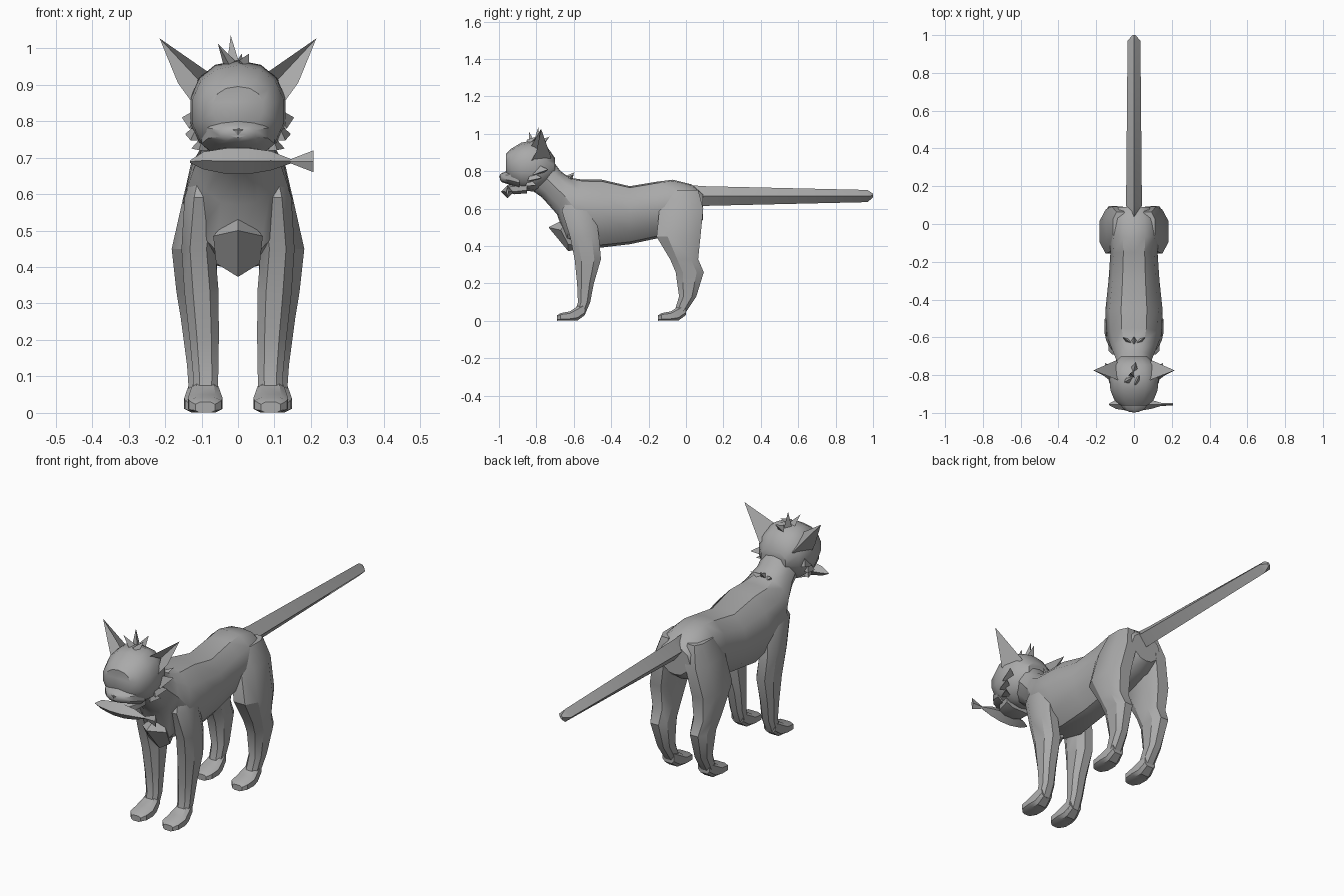
import bpy, bmesh, math
from mathutils import Vector

if "Cube" in bpy.data.objects:
    bpy.data.objects.remove(bpy.data.objects["Cube"])

grey = bpy.data.materials.new("plain_grey")
grey.diffuse_color = (0.40, 0.40, 0.40, 1)
grey.use_nodes = True
grey.node_tree.nodes["Principled BSDF"].inputs["Base Color"].default_value = grey.diffuse_color


def build(name, verts, faces, angle=32, mirror=False):
    """Make a mesh object, optionally with a copy mirrored across x."""
    bm = bmesh.new()
    vs = [bm.verts.new(v) for v in verts]
    for f in faces:
        bm.faces.new([vs[i] for i in f])
    if mirror:
        geom = bm.verts[:] + bm.edges[:] + bm.faces[:]
        dup = bmesh.ops.duplicate(bm, geom=geom)["geom"]
        for v in dup:
            if isinstance(v, bmesh.types.BMVert):
                v.co.x *= -1
    bmesh.ops.recalc_face_normals(bm, faces=bm.faces[:])
    me = bpy.data.meshes.new(name)
    bm.to_mesh(me)
    bm.free()
    me.materials.append(grey)
    ob = bpy.data.objects.new(name, me)
    bpy.context.collection.objects.link(ob)
    bpy.ops.object.select_all(action='DESELECT')
    ob.select_set(True)
    bpy.context.view_layer.objects.active = ob
    bpy.ops.object.shade_smooth_by_angle(angle=math.radians(angle))
    return ob


def loft(name, rings, **kw):
    """Skin equal-sized rings of points and cap both ends."""
    n = len(rings[0])
    verts = [p for r in rings for p in r]
    faces = [(k * n + i, k * n + (i + 1) % n, (k + 1) * n + (i + 1) % n, (k + 1) * n + i)
             for k in range(len(rings) - 1) for i in range(n)]
    faces += [tuple(range(n)), tuple(range(len(verts) - n, len(verts)))]
    return build(name, verts, faces, **kw)


def oval(n, power=1.0, turn=0.0):
    """Unit oval; a power under 1 makes it boxier."""
    pts = []
    for i in range(n):
        a = 2 * math.pi * i / n + turn
        c, s = math.cos(a), math.sin(a)
        pts.append((math.copysign(abs(c) ** power, c), math.copysign(abs(s) ** power, s)))
    return pts


def slanted(section, top, bottom, hx, x=0):
    """Place a section between a top (y, z) and a bottom (y, z) point."""
    t, b = Vector((x, *top)), Vector((x, *bottom))
    return [(t + b) / 2 + (t - b) / 2 * v + Vector((hx * u, 0, 0)) for u, v in section]


def upright(section, y, z0, z1, hx, x=0):
    return slanted(section, (y, z1), (y, z0), hx, x)


def level(section, z, y0, y1, x0, x1):
    return [((x0 + x1) / 2 + (x1 - x0) / 2 * u, (y0 + y1) / 2 + (y1 - y0) / 2 * v, z)
            for u, v in section]


def spikes(name, items, mirror=False):
    """Three-sided fur points: (base, tip, radius)."""
    verts, faces = [], []
    for base, tip, r in items:
        base, tip = Vector(base), Vector(tip)
        q = (tip - base).to_track_quat('Z', 'Y')
        k = len(verts)
        for i in range(3):
            a = 2 * math.pi * i / 3 + math.pi / 2
            verts.append(base + q @ Vector((r * math.cos(a), r * math.sin(a), 0)))
        verts.append(tip)
        faces += [(k, k + 1, k + 2), (k, k + 1, k + 3), (k + 1, k + 2, k + 3), (k + 2, k, k + 3)]
    build(name, verts, faces, angle=20, mirror=mirror)


# Torso and neck: rounded back, tucked underside
half = [(0, 1), (.45, .95), (.85, .6), (1, .05), (.75, -.58), (.4, -.92), (0, -1)]
trunk = half + [(-u, v) for u, v in half[-2:0:-1]]
loft("torso_and_neck", [slanted(trunk, *r) for r in (
    ((-.73, .88), (-.84, .71), .09),
    ((-.67, .80), (-.77, .66), .095),
    ((-.62, .765), (-.69, .57), .12),
    ((-.55, .755), (-.64, .43), .145),
    ((-.45, .755), (-.47, .39), .152),
    ((-.30, .72), (-.30, .41), .135),
    ((-.15, .745), (-.16, .44), .125),
    ((-.07, .755), (-.05, .47), .13),
    ((.03, .73), (.04, .50), .125),
    ((.09, .68), (.09, .54), .085))], angle=35)

# Legs, tapering down to the ankles
leg = oval(8, .8, math.pi / 8)
loft("front_legs", [level(leg, *r) for r in (
    (.68, -.62, -.52, .05, .12),
    (.59, -.67, -.48, .04, .150),
    (.45, -.625, -.46, .06, .158),
    (.33, -.60, -.45, .05, .150),
    (.20, -.585, -.49, .05, .135),
    (.10, -.58, -.51, .052, .125),
    (.03, -.60, -.54, .055, .125))], mirror=True)
loft("hind_legs", [level(leg, *r) for r in (
    (.70, -.10, .07, .03, .115),
    (.60, -.15, .10, .025, .152),
    (.45, -.165, .085, .05, .186),
    (.33, -.09, .07, .058, .172),
    (.26, -.06, .10, .062, .160),
    (.13, -.04, .058, .068, .142),
    (.03, -.07, -.01, .065, .135))], mirror=True)

# Paws
paw = oval(8, .6, math.pi / 8)
for name, toe, x in (("front_paws", -.69, .09), ("hind_paws", -.15, .1)):
    loft(name, [upright(paw, toe + d, z0, z1, hx, x) for d, z0, z1, hx in (
        (0, 0, .03, .028), (.02, 0, .043, .047), (.07, 0, .052, .05),
        (.11, 0, .08, .042), (.15, .03, .10, .033))], mirror=True)

# Tail: straight diamond bar with a blunt point
dia = [(0, 1), (1, 0), (0, -1), (-1, 0)]
loft("tail", [upright(dia, *r) for r in (
    (.03, .62, .725, .025), (.10, .615, .72, .042),
    (.97, .635, .70, .034), (1.0, .66, .68, .008))])

# Head: rounded skull with a flat face
skull = oval(14, .9, math.pi / 2)
loft("head", [upright(skull, *r) for r in (
    (-.962, .78, .895, .07), (-.935, .735, .92, .105), (-.88, .70, .953, .128),
    (-.81, .69, .967, .133), (-.745, .72, .935, .115), (-.70, .77, .87, .07))], angle=40)
loft("muzzle", [upright(oval(10, .85, math.pi / 2), *r) for r in (
    (-.89, .70, .82, .105), (-.95, .73, .805, .085),
    (-.985, .742, .79, .05), (-.995, .755, .78, .025))], angle=35)
loft("lower_jaw", [upright(oval(8, .8, math.pi / 8), *r) for r in (
    (-.85, .68, .75, .085), (-.92, .675, .735, .07), (-.955, .69, .725, .045))])
build("nose", [(-.022, -.992, .778), (.022, -.992, .778), (0, -.994, .758), (0, -1.0, .775)],
      [(0, 1, 3), (1, 2, 3), (2, 0, 3), (0, 2, 1)])

# Ears: hollow-fronted points
build("ears", [(.075, -.83, .93), (.125, -.83, .85), (.09, -.72, .87),
               (.215, -.775, 1.027), (.165, -.80, .905), (.11, -.775, .915)],
      [(0, 5, 3), (5, 1, 4, 3), (0, 3, 2), (3, 4, 1, 2), (0, 2, 1, 5)],
      angle=20, mirror=True)

# Fur points on cheeks, crown, nape and chest
spikes("cheek_fur", [
    ((.105, -.80, .80), (.154, -.735, .81), .04),
    ((.105, -.83, .765), (.145, -.77, .765), .035),
    ((.09, -.84, .735), (.128, -.80, .725), .03)], mirror=True)
spikes("crown_fur", [
    ((-.01, -.80, .95), (-.02, -.79, 1.035), .022),
    ((-.02, -.82, .95), (-.055, -.84, 1.012), .022),
    ((.01, -.84, .95), (.03, -.80, .985), .022),
    ((0, -.77, .95), (.01, -.73, .985), .02)])
spikes("nape_fur", [
    ((0, -.63, .76), (0, -.595, .795), .02),
    ((.015, -.63, .75), (.06, -.60, .785), .02),
    ((-.015, -.63, .75), (-.06, -.60, .785), .02)])
build("chest_fur", [(0, -.735, .50), (.068, -.67, .485), (-.068, -.67, .485), (.06, -.63, .41),
                    (-.06, -.63, .41), (0, -.63, .373), (0, -.52, .39), (0, -.62, .56)],
      [(0, 1, 3, 5), (0, 5, 4, 2), (0, 7, 1), (0, 2, 7), (1, 7, 6, 3),
       (2, 4, 6, 7), (3, 6, 5), (4, 5, 6)], angle=20)

# Fish held in the mouth, with a flat fan tail
loft("fish", [[(x, -.955 + hy * u, (z0 + z1) / 2 + (z1 - z0) / 2 * v) for u, v in dia]
              for x, z0, z1, hy in (
    (-.132, .686, .692, .004), (-.095, .668, .716, .024), (-.03, .655, .726, .034),
    (.03, .655, .726, .034), (.09, .665, .718, .024), (.145, .684, .696, .008),
    (.207, .660, .720, .006))], angle=25)
